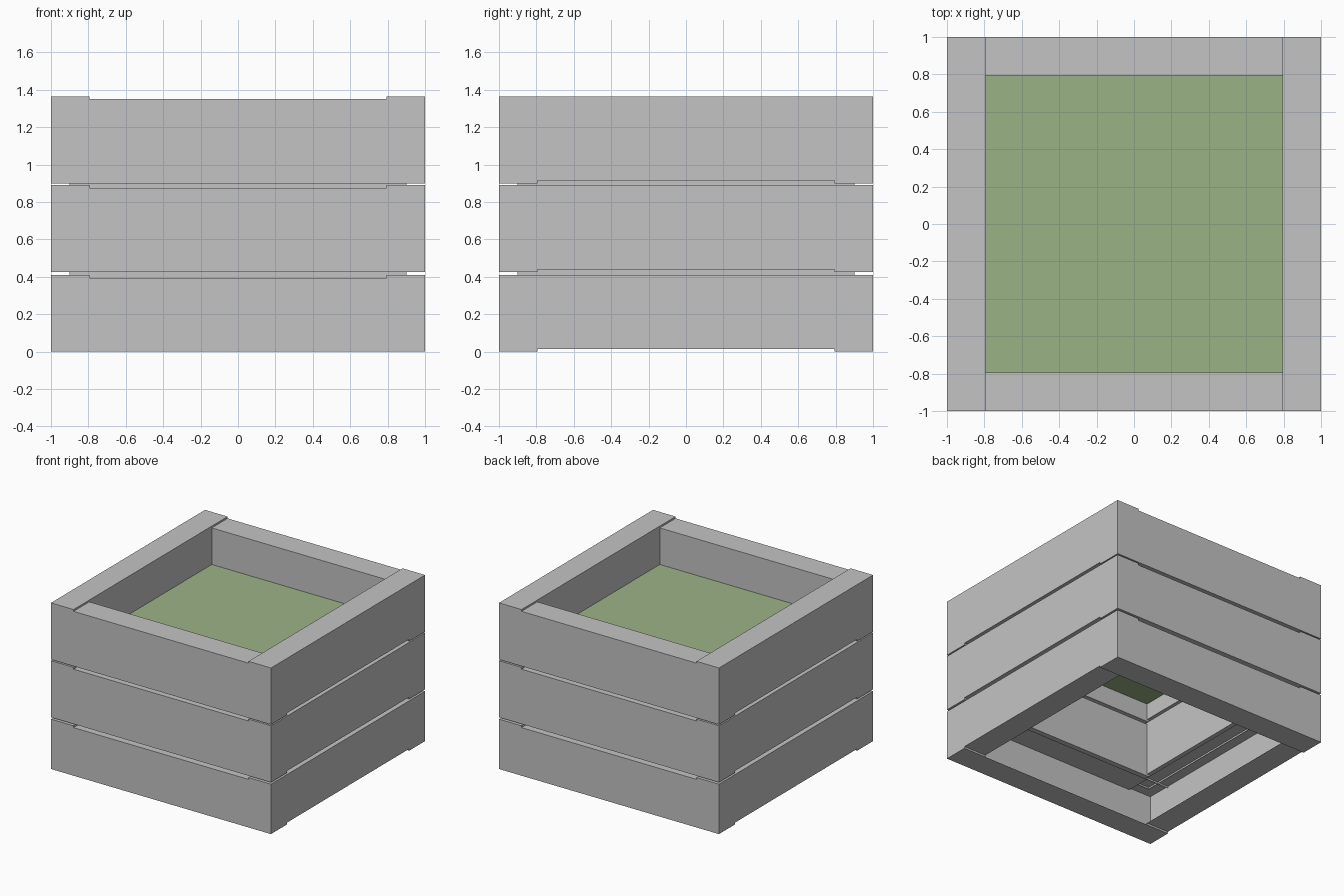
import bpy, bmesh
from mathutils import Vector

cube = bpy.data.objects.get("Cube")
if cube:
    bpy.data.objects.remove(cube, do_unlink=True)

OUTER, INNER, STEP = 1.0, 0.795, 0.015
LAYERS = [(0, 0.41), (0.425, 0.89), (0.9, 1.365)]
SOIL_Z = 1.05


def material(name, color):
    m = bpy.data.materials.new(name)
    m.use_nodes = True
    m.diffuse_color = (*color, 1)
    m.node_tree.nodes["Principled BSDF"].inputs["Base Color"].default_value = (*color, 1)
    return m


grey = material("grey timber", (0.55, 0.55, 0.55))
green = material("green planting", (0.33, 0.45, 0.236))


def finish(bm, name, mat):
    mesh = bpy.data.meshes.new(name)
    bm.to_mesh(mesh)
    bm.free()
    mesh.materials.append(mat)
    obj = bpy.data.objects.new(name, mesh)
    bpy.context.collection.objects.link(obj)
    return obj


def box(bm, x, y, z, skip=()):
    """Axis-aligned box from (low, high) ranges; skip lists open (axis, sign) sides."""
    ranges = [sorted(x), sorted(y), sorted(z)]
    for axis in range(3):
        u, v = (axis + 1) % 3, (axis + 2) % 3
        for sign in (-1, 1):
            if (axis, sign) in skip:
                continue
            corners = []
            for a, b in ((0, 0), (1, 0), (1, 1), (0, 1)):
                p = Vector()
                p[axis] = ranges[axis][sign > 0]
                p[u], p[v] = ranges[u][a], ranges[v][b]
                corners.append(bm.verts.new(p))
            bm.faces.new(corners if sign > 0 else corners[::-1])


# Three stacked rings of beams with lapped corners; the lowest is open inside
for name, (low, high) in zip(("lower", "middle", "upper"), LAYERS):
    bm = bmesh.new()
    hollow = name == "lower"
    for s in (-1, 1):
        span, side = (-INNER, INNER), (s * INNER, s * OUTER)
        # Front and back beams sit low, side beams sit high
        ends = [(0, -1), (0, 1)] + ([(1, -s)] if hollow else [])
        box(bm, span, side, (low, high - STEP), ends)
        ends = [(1, -1), (1, 1)] + ([(0, -s)] if hollow else [])
        box(bm, side, span, (low + STEP, high), ends)
        # Corner blocks: open core with closed lips above and below
        for t in (-1, 1):
            other = (t * INNER, t * OUTER)
            box(bm, side, other, (low, low + STEP), [(2, 1)])
            box(bm, side, other, (low + STEP, high - STEP),
                [(0, -s), (1, -t), (2, -1), (2, 1)])
            box(bm, side, other, (high - STEP, high), [(2, -1)])
    finish(bm, name + "_beam_ring", grey)

# Recessed strips that close the gaps between rings
for name, below, above in zip(("lower", "upper"), LAYERS, LAYERS[1:]):
    bm = bmesh.new()
    r = (-0.9, 0.9)
    box(bm, r, r, (below[1] - STEP, above[0] + STEP), [(2, -1), (2, 1)])
    finish(bm, name + "_gap_strip", grey)

# Planting surface
bm = bmesh.new()
bmesh.ops.create_grid(bm, x_segments=1, y_segments=1, size=INNER)
finish(bm, "planting_surface", green).location.z = SOIL_Z
